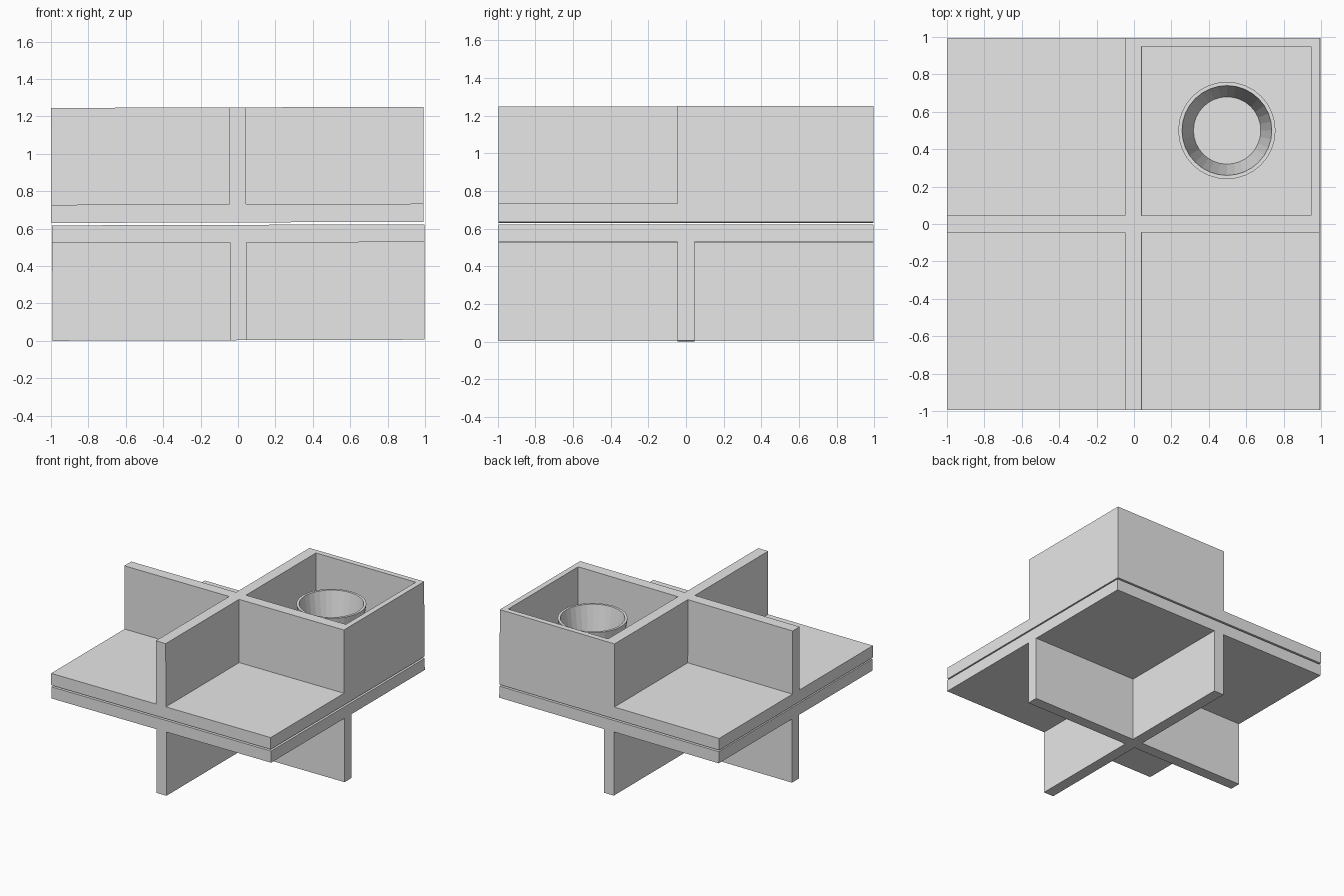
import bpy
import bmesh
from math import cos, sin, tau
from mathutils import Matrix, Vector

cube = bpy.data.objects.get("Cube")
if cube:
    bpy.data.objects.remove(cube, do_unlink=True)

GREY = (0.8, 0.8, 0.8, 1)
grey = bpy.data.materials.new("light grey plastic")
grey.use_nodes = True
grey.diffuse_color = GREY
grey.node_tree.nodes["Principled BSDF"].inputs["Base Color"].default_value = GREY

HALF, RIB, RIM = 0.995, 0.045, 0.95   # block half width, rib half width, inner wall face
TILT = Matrix.Rotation(-0.003, 4, "Y")  # whole model leans very slightly


def add_box(bm, lo, hi):
    lo, hi = Vector(lo), Vector(hi)
    size = hi - lo
    matrix = Matrix.Translation((lo + hi) / 2) @ Matrix.Diagonal((*size, 1))
    bmesh.ops.create_cube(bm, size=1, matrix=matrix)


def make_object(name, bm):
    bmesh.ops.recalc_face_normals(bm, faces=bm.faces[:])
    mesh = bpy.data.meshes.new(name)
    bm.to_mesh(mesh)
    bm.free()
    mesh.materials.append(grey)
    obj = bpy.data.objects.new(name, mesh)
    bpy.context.collection.objects.link(obj)
    return obj


def ribbed_half(name, z0, z1, cut0, cut1, walled):
    """Solid block with its four quadrants carved away, leaving a plate and a cross."""
    block = bmesh.new()
    add_box(block, (-HALF, -HALF, z0), (HALF, HALF, z1))
    half = make_object(name, block)

    cuts = bmesh.new()
    for sx in (-1, 1):
        for sy in (-1, 1):
            # the walled quadrant keeps its outer walls and becomes a tray
            outer = RIM if walled and sx == sy == 1 else 1.2
            xs, ys = sorted((sx * RIB, sx * outer)), sorted((sy * RIB, sy * outer))
            add_box(cuts, (xs[0], ys[0], cut0), (xs[1], ys[1], cut1))
    cutter = make_object(name + "_cutter", cuts)
    cutter.hide_render = True

    mod = half.modifiers.new("carve quadrants", "BOOLEAN")
    mod.operation = "DIFFERENCE"
    mod.solver = "EXACT"
    mod.object = cutter
    bpy.context.view_layer.objects.active = half
    bpy.ops.object.modifier_apply(modifier=mod.name)
    bpy.data.objects.remove(cutter, do_unlink=True)
    half.data.transform(TILT)
    return half


# Lower plate with cross ribs hanging below, upper plate with cross ribs and a tray
lower = ribbed_half("lower_ribbed_plate", 0.003, 0.62, -0.2, 0.525, False)
upper = ribbed_half("upper_ribbed_plate", 0.633, 1.248, 0.73, 1.5, True)
lower.data.transform(Matrix.Translation((0.003, 0, 0)))

# Tapered open cup standing in the tray
SIDES = 32
profile = [(0.2, 0.725), (0.26, 1.125), (0.24, 1.125), (0.18, 0.735)]
bm = bmesh.new()
rings = []
for r, z in profile:
    rings.append([bm.verts.new((0.5 + r * cos(tau * i / SIDES),
                                0.5 + r * sin(tau * i / SIDES), z))
                  for i in range(SIDES)])
for a, b in zip(rings, rings[1:]):
    for i in range(SIDES):
        j = (i + 1) % SIDES
        bm.faces.new((a[i], a[j], b[j], b[i]))
bm.faces.new(rings[0])
bm.faces.new(rings[-1])
cup = make_object("tapered_cup", bm)
cup.data.transform(TILT)
